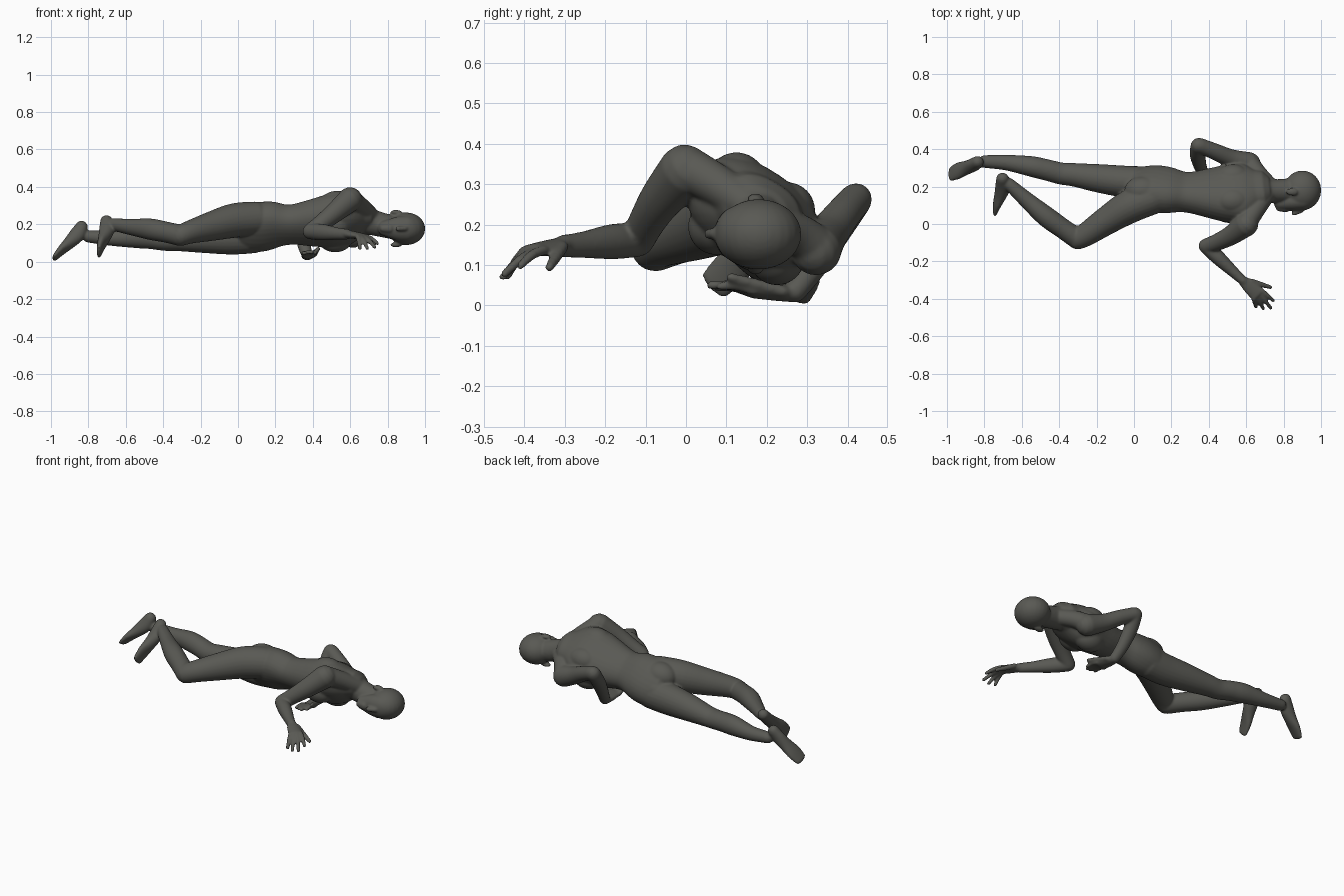
import bpy, bmesh, math
from mathutils import Vector, Matrix

bm = bmesh.new()


def catmull(p, i, t):
    p0, p1, p2, p3 = (p[max(0, min(len(p) - 1, k))] for k in (i - 1, i, i + 1, i + 2))
    return [0.5 * (2 * b + (c - a) * t + (2 * a - 5 * b + 4 * c - d) * t * t
                   + (3 * b - a - 3 * c + d) * t ** 3) for a, b, c, d in zip(p0, p1, p2, p3)]


def loft(pts, wide=(0, 0, 1), wide_end=None, power=2.0, n=24, sub=5):
    """Rounded tube through stations (x, y, z, half width, half depth)."""
    w0, w1 = Vector(wide), Vector(wide_end or wide)
    st = [catmull(pts, i, k / sub) for i in range(len(pts) - 1) for k in range(sub)] + [list(pts[-1])]
    pos = [Vector(s[:3]) for s in st]
    m = len(st)
    rings = []
    for i, s in enumerate(st):
        t = (pos[min(i + 1, m - 1)] - pos[max(i - 1, 0)]).normalized()
        w = w0.lerp(w1, i / (m - 1))
        w = (w - t * w.dot(t)).normalized()
        v = t.cross(w)
        ring = [(pos[i], s[3], s[4])]
        cap = [(math.sin(a), math.cos(a)) for a in (0.5, 1.0, 1.4)]
        r = min(s[3], s[4])
        if i == 0:
            ring = [(pos[i] - t * r * d, s[3] * c, s[4] * c) for d, c in reversed(cap)] + ring
        if i == m - 1:
            ring += [(pos[i] + t * r * d, s[3] * c, s[4] * c) for d, c in cap]
        for c, a, b in ring:
            vs = []
            for k in range(n):
                ca, sa = math.cos(math.tau * k / n), math.sin(math.tau * k / n)
                e = 2 / power
                vs.append(bm.verts.new(c + w * a * math.copysign(abs(ca) ** e, ca)
                                       + v * b * math.copysign(abs(sa) ** e, sa)))
            rings.append(vs)
    for a, b in zip(rings, rings[1:]):
        for k in range(n):
            bm.faces.new((a[k], a[(k + 1) % n], b[(k + 1) % n], b[k]))
    bm.faces.new(rings[0][::-1])
    bm.faces.new(rings[-1])


def ball(c, r):
    bmesh.ops.create_uvsphere(bm, u_segments=24, v_segments=16, radius=1,
                              matrix=Matrix.Translation(c) @ Matrix.Diagonal((*r, 1)))


def hand(wrist, knuckles, tips, thumb, wide):
    """Flat palm, four fingers spread across it and a thumb."""
    w, k = Vector(wrist), Vector(knuckles)
    side = Vector(wide).normalized()
    loft([(*w, .028, .023), (*w.lerp(k, .5), .038, .02), (*k, .041, .016)], wide)
    for i, tip in enumerate(tips):
        base = k + side * (.03 - .02 * i)
        mid = base.lerp(Vector(tip), .5) + Vector((0, 0, .007))
        loft([(*base, .0135, .0135), (*mid, .0125, .0125), (*tip, .0105, .0105)], wide, n=12)
    base = w.lerp(k, .3) + side * .025
    loft([(*base, .018, .016), (*base.lerp(Vector(thumb), .55), .015, .014),
          (*thumb, .0115, .0115)], wide, n=12)


# torso, twisted from hips to shoulders
loft([(.06, .19, .182, .14, .10), (.12, .187, .187, .142, .105), (.19, .18, .197, .135, .1),
      (.28, .17, .198, .115, .09), (.40, .166, .207, .142, .105), (.50, .165, .218, .165, .12),
      (.59, .17, .228, .17, .112), (.66, .18, .235, .115, .085)],
     (0, .59, -.81), (0, .87, -.5), power=2.3, n=32)
for c, r in (((.05, .178, .238), .078), ((.05, .222, .165), .078),     # buttocks
             ((.51, .075, .195), .07), ((.52, .225, .12), .07),         # chest
             ((.53, .125, .305), .074), ((.53, .25, .235), .07)):       # shoulder blades
    ball(c, (r * 1.3, r, r))

# neck and shoulder slopes
loft([(.64, .185, .235, .08, .075), (.73, .176, .207, .068, .064), (.84, .18, .18, .062, .064)])
loft([(.73, .185, .225, .045, .045), (.66, .09, .29, .05, .05), (.61, .02, .33, .055, .055)])
loft([(.73, .20, .20, .045, .045), (.66, .27, .18, .05, .05), (.62, .32, .145, .055, .055)])

# head: skull, face, jaw, nose, brow and ears
ball((.90, .18, .176), (.101, .106, .087))
loft([(.91, .125, .177, .068, .052), (.85, .12, .177, .064, .05), (.785, .112, .178, .042, .037)],
     (0, 0, 1))
loft([(.895, .072, .177, .012, .014), (.855, .057, .177, .015, .013)], n=12)
loft([(.815, .075, .177, .022, .013), (.775, .085, .178, .02, .018)], n=12)
for z in (.264, .09):
    ball((.845, .172, z), (.032, .021, .013))

# upper arm, forearm and hand reaching forward
loft([(.60, -.002, .333, .067, .065), (.52, -.06, .265, .055, .053), (.45, -.095, .21, .046, .046),
      (.39, -.118, .165, .042, .042)])
loft([(.385, -.118, .162, .042, .04), (.45, -.18, .158, .044, .039), (.53, -.255, .15, .033, .03),
      (.585, -.305, .147, .028, .024)])
hand((.585, -.305, .147), (.66, -.375, .137),
     ((.745, -.41, .098), (.731, -.449, .078), (.692, -.453, .07), (.652, -.443, .071)),
     (.73, -.338, .094), (.68, .73, 0))

# upper arm, forearm and hand folded under the belly
loft([(.615, .322, .137, .064, .063), (.52, .35, .175, .051, .05), (.43, .388, .225, .044, .044),
      (.35, .42, .262, .041, .041)])
loft([(.345, .42, .262, .042, .041), (.34, .372, .185, .042, .038), (.352, .315, .095, .036, .033),
      (.37, .27, .034, .03, .028)], (1, 0, 0))
hand((.37, .27, .03), (.38, .165, .034),
     ((.415, .085, .047), (.395, .06, .05), (.375, .06, .05), (.35, .075, .045)),
     (.43, .11, .07), (1, .1, .1))

# straight leg
loft([(.09, .222, .138, .092, .086), (-.03, .225, .13, .092, .086), (-.18, .243, .125, .079, .077),
      (-.32, .263, .118, .062, .063), (-.39, .27, .115, .057, .059), (-.47, .29, .125, .057, .057),
      (-.55, .308, .13, .057, .055), (-.68, .328, .127, .042, .042), (-.80, .334, .135, .033, .034)])
# bent leg: thigh and shin
loft([(.10, .14, .232, .09, .088), (-.02, .095, .22, .092, .09), (-.14, .022, .19, .079, .077),
      (-.25, -.052, .16, .063, .064), (-.30, -.08, .143, .057, .057)])
loft([(-.305, -.077, .14, .057, .056), (-.38, -.025, .157, .056, .054), (-.47, .04, .174, .057, .055),
      (-.57, .125, .185, .044, .044), (-.67, .215, .20, .033, .033)])


def foot(heel, toe, wide):
    h, t = Vector(heel), Vector(toe)
    up = Vector((1, 0, 0))
    rows = ((.0, .032, .034, .002), (.25, .034, .042, .012), (.5, .039, .034, .007),
            (.75, .048, .023, -.003), (1, .042, .013, -.008))
    loft([(*(h.lerp(t, f) + up * o), a, b) for f, a, b, o in rows], wide)


foot((-.838, .332, .187), (-.972, .268, .022), (0, .18, -.07))
foot((-.705, .243, .217), (-.735, .07, .05), (0, .17, -.19))

# fuse all parts into one smooth body
bmesh.ops.recalc_face_normals(bm, faces=bm.faces[:])
mesh = bpy.data.meshes.new("body")
bm.to_mesh(mesh)
bm.free()
body = bpy.data.objects.new("lying_body", mesh)
bpy.context.collection.objects.link(body)
grey = bpy.data.materials.new("dark warm grey")
grey.diffuse_color = (.10, .10, .088, 1)
mesh.materials.append(grey)
rm = body.modifiers.new("fuse", 'REMESH')
rm.mode = 'VOXEL'
rm.voxel_size = .006
rm.use_smooth_shade = True
sm = body.modifiers.new("soften", 'SMOOTH')
sm.factor = .5
sm.iterations = 8
